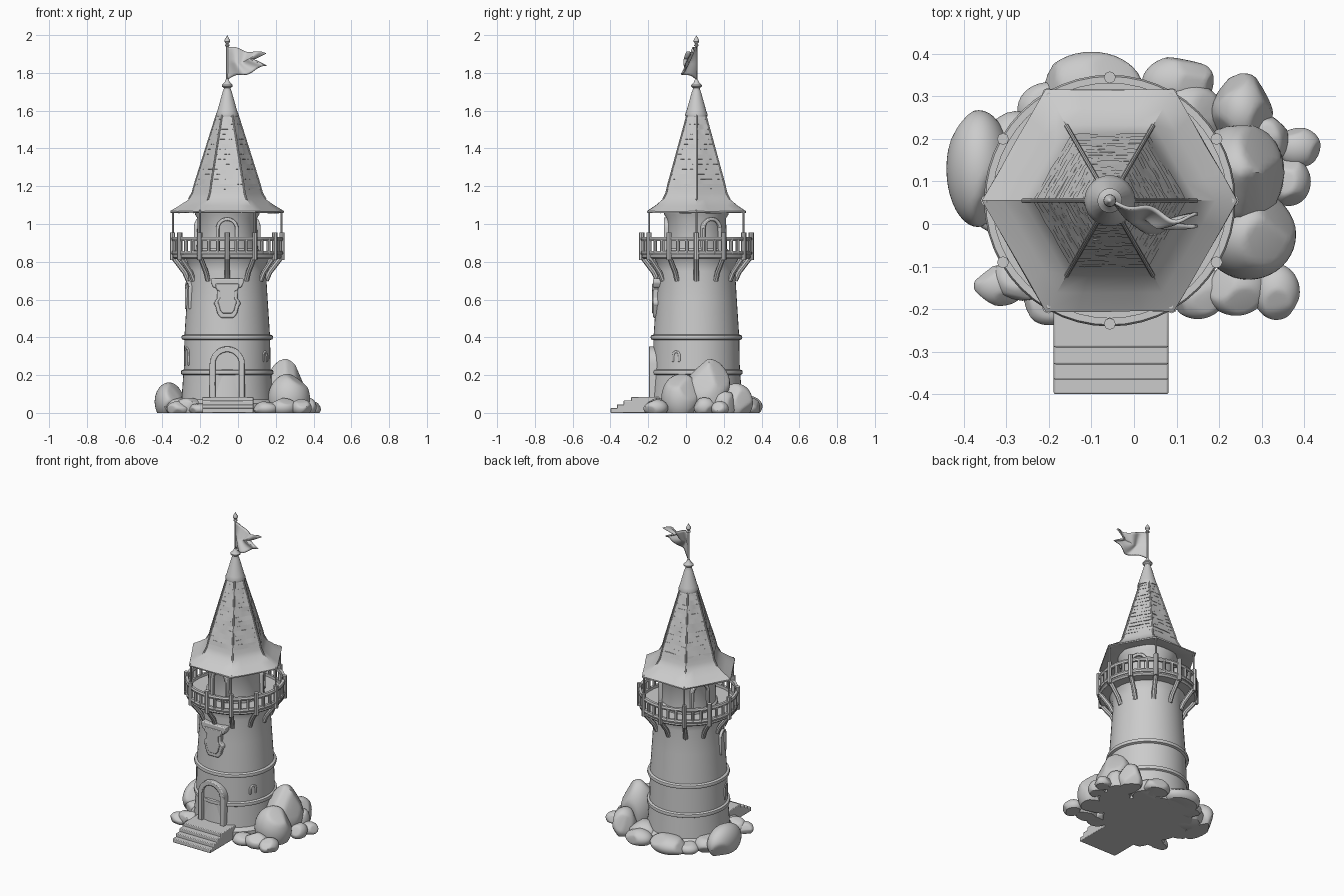
import bpy, bmesh, random
from math import sin, cos, pi, radians
from mathutils import Vector

if "Cube" in bpy.data.objects:
    bpy.data.objects.remove(bpy.data.objects["Cube"])

random.seed(4)
CX, CY = -0.057, 0.055          # tower axis


def polar(r, a, z):
    return Vector((CX + r * cos(a), CY + r * sin(a), z))


def finish(name, bm):
    bmesh.ops.remove_doubles(bm, verts=bm.verts, dist=1e-5)
    bmesh.ops.recalc_face_normals(bm, faces=bm.faces)
    me = bpy.data.meshes.new(name)
    bm.to_mesh(me)
    bm.free()
    ob = bpy.data.objects.new(name, me)
    bpy.context.collection.objects.link(ob)
    return ob


def lathe(name, profile, segs=48, closed=False, sub=1, jitter=0.0):
    """Spin (radius, z) points round the tower axis; sub splits straight sides."""
    bm = bmesh.new()
    rings = []
    for r, z in profile:
        corners = [polar(r, 2 * pi * i / segs, z) for i in range(segs)]
        ring = []
        for i in range(segs):
            for k in range(sub):
                p = corners[i].lerp(corners[(i + 1) % segs], k / sub)
                p.z += random.uniform(-jitter, jitter)
                s = 1 + random.uniform(-jitter, jitter) / max(r, 0.03)
                p.x, p.y = CX + (p.x - CX) * s, CY + (p.y - CY) * s
                ring.append(bm.verts.new(p))
        rings.append(ring)
    pairs = list(zip(rings, rings[1:])) + ([(rings[-1], rings[0])] if closed else [])
    n = segs * sub
    for a, b in pairs:
        for i in range(n):
            bm.faces.new((a[i], a[(i + 1) % n], b[(i + 1) % n], b[i]))
    bmesh.ops.dissolve_degenerate(bm, edges=bm.edges, dist=1e-6)
    return finish(name, bm)


def tubes(name, paths, radius, res=2):
    cu = bpy.data.curves.new(name, 'CURVE')
    cu.dimensions = '3D'
    cu.bevel_depth, cu.bevel_resolution, cu.use_fill_caps = radius, res, True
    for path in paths:
        sp = cu.splines.new('POLY')
        sp.points.add(len(path) - 1)
        for pt, p in zip(sp.points, path):
            pt.co = (*p, 1)
    ob = bpy.data.objects.new(name, cu)
    bpy.context.collection.objects.link(ob)
    bpy.ops.object.select_all(action='DESELECT')
    ob.select_set(True)
    bpy.context.view_layer.objects.active = ob
    bpy.ops.object.convert(target='MESH')


def bevel(ob, width):
    m = ob.modifiers.new("bevel", 'BEVEL')
    m.width, m.segments, m.limit_method = width, 2, 'ANGLE'


def on_wall(u, z, r, ang):
    return polar(r, ang, z) + Vector((-sin(ang), cos(ang), 0)) * u


def plate(name, outline, r0, r1, deg):
    """Flat outline (u, z) extruded outward through the wall at an angle."""
    bm, a = bmesh.new(), radians(deg)
    back = [bm.verts.new(on_wall(u, z, r0, a)) for u, z in outline]
    front = [bm.verts.new(on_wall(u, z, r1, a)) for u, z in outline]
    bm.faces.new(back)
    bm.faces.new(front)
    for i in range(len(outline)):
        j = (i + 1) % len(outline)
        bm.faces.new((back[i], back[j], front[j], front[i]))
    return finish(name, bm)


def arch(w, z0, top):
    return [(w, z0)] + [(w * cos(pi * i / 14), top - w + w * sin(pi * i / 14))
                        for i in range(15)] + [(-w, z0)]


def arch_opening(name, w, t, z0, top, r0, r1, deg):
    """Arched frame of thickness t with a recessed panel inside."""
    outer, inner = arch(w, z0, top), arch(w - t, z0, top - t)
    ob = plate(name + "_frame", outer + inner[::-1], r0, r1, deg)
    bevel(ob, 0.005)
    plate(name + "_panel", inner, r0, r1 - 0.02, deg)


# --- tower body with two bands and flared top
lathe("tower_body", [(0, 0), (0.262, 0), (0.262, 0.05), (0.242, 0.07), (0.233, 0.20), (0.243, 0.205),
      (0.245, 0.215), (0.243, 0.225), (0.230, 0.23), (0.227, 0.385), (0.240, 0.39), (0.243, 0.40),
      (0.240, 0.41), (0.226, 0.415), (0.214, 0.60), (0.205, 0.75), (0.208, 0.79), (0.225, 0.82), (0, 0.82)])

# --- balcony
lathe("balcony_floor", [(0, 0.815), (0.28, 0.815), (0.29, 0.825), (0.285, 0.84), (0, 0.84)])
for nm, z in (("lower_rail", 0.835), ("upper_rail", 0.91)):
    lathe(nm, [(0.276, z), (0.292, z), (0.296, z + 0.011), (0.292, z + 0.022), (0.276, z + 0.022)], 48, True)
turn = lambda n, off=0: [2 * pi * (i + off) / n for i in range(n)]
tubes("balusters", [[polar(0.285, a, 0.84), polar(0.285, a, 0.92)] for a in turn(36)], 0.010)
tubes("rail_posts", [[polar(0.29, a, 0.81), polar(0.29, a, 0.955)] for a in turn(12)], 0.014)
tubes("brackets", [[polar(0.205, a, 0.70), polar(0.225, a, 0.745), polar(0.282, a, 0.82)]
                   for a in turn(12)], 0.014)
tubes("roof_posts", [[polar(0.288, a, 0.85), polar(0.288, a, 1.075)] for a in turn(6)], 0.005)

# --- upper chamber
lathe("upper_chamber", [(0.172, 0.83), (0.172, 0.86), (0.162, 0.87), (0.157, 1.03), (0.17, 1.05), (0.175, 1.09)])
for i, d in enumerate((-90, 30, 150)):
    arch_opening(f"chamber_opening_{i}", 0.06, 0.018, 0.84, 1.035, 0.12, 0.172, d)

# --- six-sided roof: smooth skirt, shingled spire, plain cap
lathe("roof_skirt", [(0, 1.10), (0.17, 1.085), (0.29, 1.058), (0.301, 1.06), (0.301, 1.068), (0.25, 1.098),
                     (0.205, 1.13), (0.186, 1.16), (0.172, 1.21)], 6, sub=4, jitter=0.0015)
rows, shingles = 15, []
for i in range(rows):
    f = i / rows
    r, z = 0.181 - 0.123 * f, 1.185 + 0.395 * f
    shingles += [(r - 0.008, z), (r, z), (r - 0.0095, z + 0.395 / rows)]
lathe("roof_shingles", shingles, 6, sub=6, jitter=0.002)
tubes("roof_ridges", [[polar(0.204, a, 1.13), polar(0.184, a, 1.165), polar(0.172, a, 1.21), polar(0.055, a, 1.58)]
                      for a in turn(6)], 0.005)
lathe("roof_cap", [(0, 1.57), (0.058, 1.57), (0.060, 1.58), (0.052, 1.60), (0.024, 1.70), (0.018, 1.715),
                   (0.018, 1.72), (0.029, 1.728), (0.029, 1.735), (0.014, 1.75), (0.008, 1.765), (0, 1.765)], 24)
lathe("flag_pole", [(0, 1.75), (0.006, 1.75), (0.006, 1.94), (0.012, 1.943), (0.012, 1.948), (0.006, 1.953),
                    (0.015, 1.965), (0.014, 1.975), (0.005, 1.99), (0, 2.0)], 16)

# --- waving swallow-tailed flag
bm, N, M = bmesh.new(), 24, 12
grid = []
for i in range(N + 1):
    u, col = i / N, []
    for j in range(M + 1):
        v = j / M
        z = (1.765 + 0.07 * u) * (1 - v) + (1.935 - 0.035 * u) * v + 0.008 * sin(9 * u)
        x = -0.055 + u * (0.205 - 0.07 * (1 - abs(2 * v - 1)))
        y = CY - 0.045 * u - 0.045 * sin(pi * u) * (1.1 - v) + 0.014 * sin(11 * u + 3 * v) * u ** 0.5
        col.append(bm.verts.new((x, y, z)))
    grid.append(col)
for i in range(N):
    for j in range(M):
        bm.faces.new((grid[i][j], grid[i + 1][j], grid[i + 1][j + 1], grid[i][j + 1]))
flag = finish("flag", bm)
sol = flag.modifiers.new("thick", 'SOLIDIFY')
sol.thickness, sol.offset = 0.008, 0

# --- front door and steps
arch_opening("front_door", 0.093, 0.030, 0.05, 0.352, 0.17, 0.252, -90)
for i, (y, z) in enumerate(((-0.40, 0.025), (-0.366, 0.045), (-0.33, 0.065), (-0.29, 0.085))):
    d = CY - y
    bevel(plate(f"step_{i}", [(-0.132, 0), (0.138, 0), (0.138, z), (-0.132, z)], 0.12, d, -90), 0.004)

# --- front hanging window and side windows
half = [(0.034, 0.503), (0.052, 0.525), (0.062, 0.565), (0.070, 0.575), (0.068, 0.59), (0.053, 0.605),
        (0.055, 0.66), (0.075, 0.665), (0.088, 0.69), (0.085, 0.712)]
bevel(plate("front_window_frame", half + [(-u, z) for u, z in half[::-1]], 0.15, 0.229, -90), 0.006)
inner = [(u * 0.72, 0.525 + (z - 0.5) * 0.75) for u, z in half]
bevel(plate("front_window_inset", inner + [(-u, z) for u, z in inner[::-1]], 0.15, 0.235, -90), 0.004)
for i, (d, z0, top, w) in enumerate(((195, 0.55, 0.70, 0.045), (200, 0.25, 0.35, 0.035), (-28, 0.27, 0.33, 0.025))):
    arch_opening(f"side_window_{i}", w, 0.014, z0, top, 0.17, 0.232 if z0 < 0.5 else 0.222, d)


# --- boulders round the base: (x, y, rx, ry, height)
def boulder(i, x, y, rx, ry, h):
    bm = bmesh.new()
    bmesh.ops.create_icosphere(bm, subdivisions=4, radius=1)
    cuts = [Vector([random.gauss(0, 1) for _ in range(3)]).normalized() for _ in range(7)]
    for v in bm.verts:
        for c in cuts:                       # soft planar facets
            over = v.co.dot(c) - 0.83
            if over > 0:
                v.co -= c * over * 0.8
        v.co = Vector((x + v.co.x * rx * 1.06, y + v.co.y * ry * 1.06, h * (0.38 + 0.66 * v.co.z)))
    cut = bmesh.ops.bisect_plane(bm, geom=bm.verts[:] + bm.edges[:] + bm.faces[:], plane_co=(0, 0, 0),
                                 plane_no=(0, 0, -1), clear_outer=True)
    bmesh.ops.holes_fill(bm, edges=[e for e in bm.edges if e.is_boundary], sides=0)
    finish(f"boulder_{i}", bm)


rocks = [(-0.365, 0.13, 0.072, 0.13, 0.155), (-0.28, 0.17, 0.075, 0.09, 0.09), (-0.31, 0.03, 0.07, 0.06, 0.08),
         (-0.10, 0.315, 0.115, 0.085, 0.09), (-0.20, 0.27, 0.07, 0.06, 0.06), (0.105, 0.33, 0.082, 0.062, 0.08),
         (0.12, 0.25, 0.09, 0.08, 0.10), (0.255, 0.265, 0.068, 0.085, 0.15), (0.25, 0.12, 0.098, 0.115, 0.275),
         (0.385, 0.18, 0.052, 0.045, 0.06), (0.365, 0.10, 0.048, 0.055, 0.08), (0.27, -0.025, 0.105, 0.10, 0.20),
         (0.24, -0.15, 0.07, 0.062, 0.075), (0.335, -0.16, 0.052, 0.062, 0.07), (0.15, -0.16, 0.065, 0.06, 0.06),
         (-0.315, -0.145, 0.058, 0.045, 0.06), (-0.26, -0.13, 0.07, 0.055, 0.08), (-0.20, -0.185, 0.06, 0.05, 0.05),
         (0.31, 0.20, 0.05, 0.06, 0.12)]
for i, rk in enumerate(rocks):
    boulder(i, *rk)

# --- smooth shading with sharp edges kept
bpy.ops.object.select_all(action='SELECT')
bpy.context.view_layer.objects.active = flag
bpy.ops.object.shade_smooth_by_angle(angle=radians(35))
